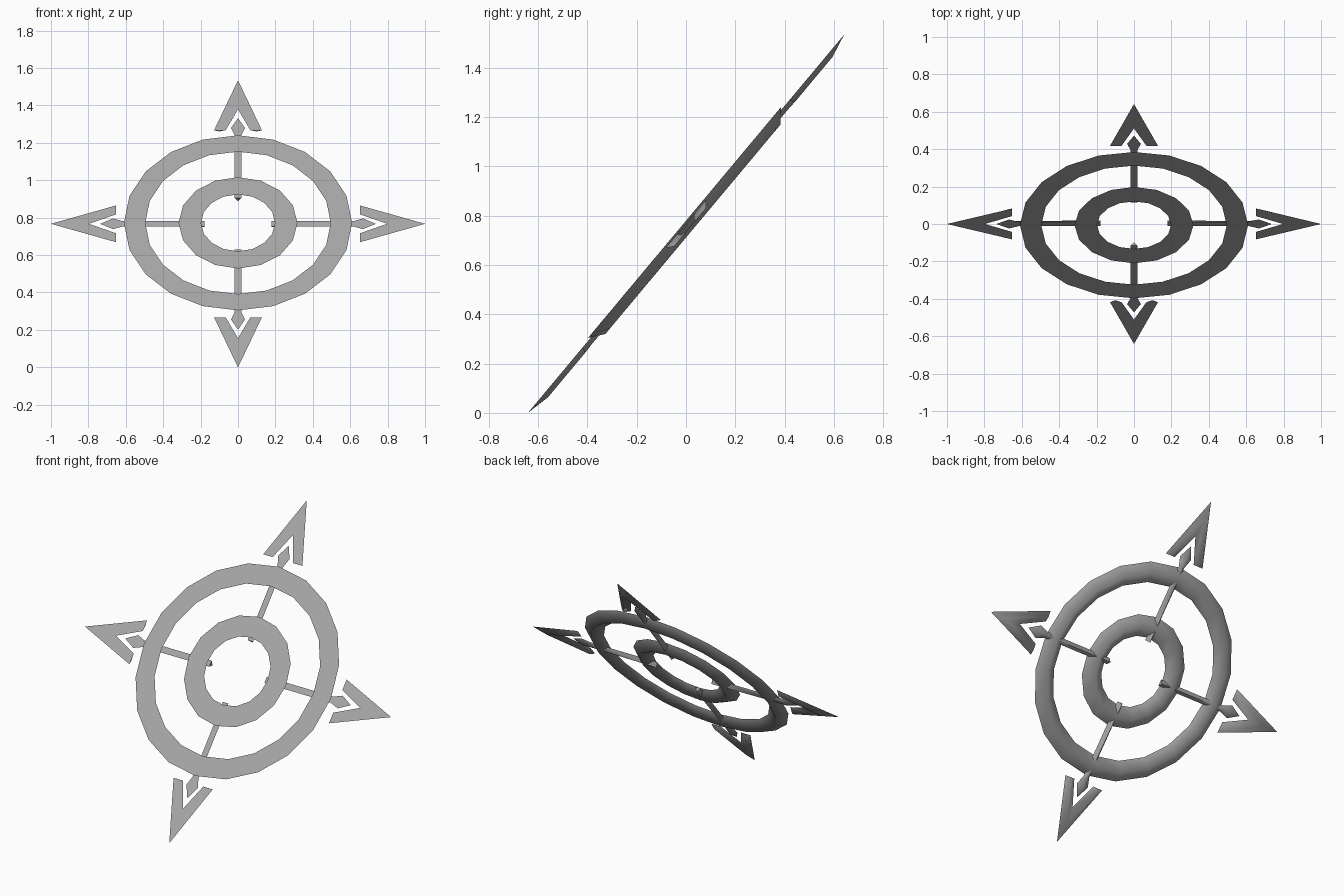
import bpy, bmesh
from math import sin, cos, pi, radians
from mathutils import Matrix, Vector

cube = bpy.data.objects.get("Cube")
if cube:
    bpy.data.objects.remove(cube, do_unlink=True)

# Plain grey for every part
grey = bpy.data.materials.new("plain_grey")
grey.use_nodes = True
colour = (0.38, 0.38, 0.38, 1)
grey.diffuse_color = colour
grey.node_tree.nodes["Principled BSDF"].inputs["Base Color"].default_value = colour

# The whole emblem is laid out flat, then tilted back and raised
TILT = Matrix.Translation((0, 0, 0.767)) @ Matrix.Rotation(radians(50.1), 4, 'X')


def loft(name, sections, closed=False, turn=0.0):
    """Skin three-point sections: two front edges and one back ridge."""
    bm = bmesh.new()
    rows = [[bm.verts.new(p) for p in s] for s in sections]
    pairs = list(zip(rows, rows[1:]))
    if closed:
        pairs.append((rows[-1], rows[0]))
    else:
        bm.faces.new(rows[0])
        bm.faces.new(rows[-1])
    for a, b in pairs:
        for i in range(3):
            j = (i + 1) % 3
            bm.faces.new((a[i], a[j], b[j], b[i]))
    bmesh.ops.remove_doubles(bm, verts=bm.verts, dist=0.0005)
    bmesh.ops.recalc_face_normals(bm, faces=bm.faces)
    bm.transform(TILT @ Matrix.Rotation(turn, 4, 'Z'))
    mesh = bpy.data.meshes.new(name)
    bm.to_mesh(mesh)
    bm.free()
    mesh.materials.append(grey)
    obj = bpy.data.objects.new(name, mesh)
    bpy.context.collection.objects.link(obj)
    bpy.ops.object.select_all(action='DESELECT')
    obj.select_set(True)
    bpy.context.view_layer.objects.active = obj
    bpy.ops.object.shade_smooth_by_angle(angle=radians(85))


def ring(name, outer, inner, sides):
    profile = ((outer, 0.008), (inner, 0.008), ((outer + inner) / 2, -0.036))
    loft(name, [[Vector((r * sin(a), r * cos(a), n)) for r, n in profile]
                for a in (2 * pi * k / sides for k in range(sides))], closed=True)


ring("outer_ring", 0.61, 0.496, 20)
ring("inner_ring", 0.318, 0.198, 16)

# Spoke: distance from centre, half width, back depth; ends in a diamond
SPOKE = ((0.18, 0.018, 0.025), (0.615, 0.018, 0.02),
         (0.668, 0.037, 0.022), (0.737, 0, 0))
spoke = [[(-w, r, 0), (w, r, 0), (0, r, -d)] for r, w, d in SPOKE]

# Arrowhead: a chevron with a ridge along the back of each arm
arrow = [[(-0.128, 0.652, 0), (-0.066, 0.652, 0), (-0.1, 0.662, -0.022)],
         [(0, 1.0, 0), (0, 0.797, 0), (0, 0.9, -0.022)],
         [(0.128, 0.652, 0), (0.066, 0.652, 0), (0.1, 0.662, -0.022)]]

for k, side in enumerate(("top", "right", "bottom", "left")):
    # quarter turns: top, model's right (-x), bottom, model's left (+x)
    loft(side + "_spoke", spoke, turn=k * pi / 2)
    loft(side + "_arrowhead", arrow, turn=k * pi / 2)
